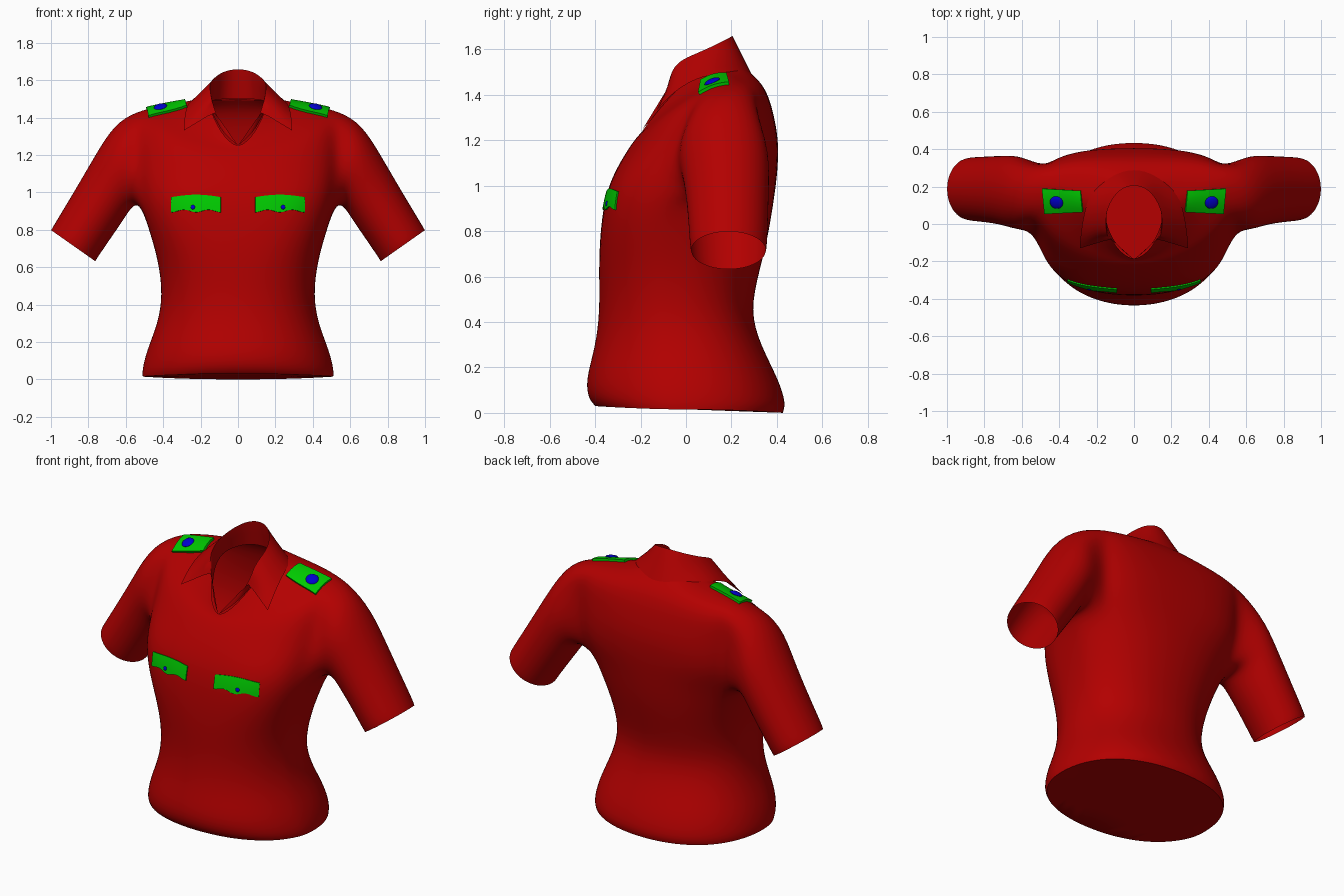
import bpy, bmesh, math
from mathutils import Vector
from mathutils.bvhtree import BVHTree

if "Cube" in bpy.data.objects:
    bpy.data.objects.remove(bpy.data.objects["Cube"])


def material(name, rgb):
    m = bpy.data.materials.new(name)
    m.diffuse_color = (*rgb, 1)
    m.use_nodes = True
    m.node_tree.nodes["Principled BSDF"].inputs["Base Color"].default_value = m.diffuse_color
    return m


RED = material("red_cloth", (0.45, 0, 0))
GREEN = material("green_trim", (0, 0.58, 0))
BLUE = material("blue_button", (0, 0, 0.64))


def finish(name, bm, mat, mods=(), angle=50):
    """Turn a bmesh into an object, apply its modifiers and shade it."""
    bmesh.ops.recalc_face_normals(bm, faces=bm.faces)
    me = bpy.data.meshes.new(name)
    bm.to_mesh(me)
    bm.free()
    ob = bpy.data.objects.new(name, me)
    bpy.context.collection.objects.link(ob)
    me.materials.append(mat)
    bpy.ops.object.select_all(action='DESELECT')
    ob.select_set(True)
    bpy.context.view_layer.objects.active = ob
    for kind, props in mods:
        mod = ob.modifiers.new(kind, kind)
        for key, value in props.items():
            setattr(mod, key, value)
        bpy.ops.object.modifier_apply(modifier=mod.name)
    bpy.ops.object.shade_smooth_by_angle(angle=math.radians(angle))
    return ob


MIRROR = ('MIRROR', {'use_clip': True})
SUBSURF = ('SUBSURF', {'levels': 2, 'boundary_smooth': 'PRESERVE_CORNERS'})

# Torso rings: half width, front y, back y, widest y, z side, z front, z back, front squareness
RINGS = [
    (.512, -.40, .43, .00, .015, .03, .00, 2.2),
    (.515, -.43, .445, .00, .05, .06, .04, 2.2),
    (.492, -.445, .41, .00, .15, .14, .15, 2.2),
    (.430, -.40, .33, -.02, .30, .29, .30, 2.2),
    (.405, -.38, .285, -.03, .45, .45, .45, 2.3),
    (.425, -.385, .325, -.01, .62, .62, .62, 2.5),
    (.470, -.38, .365, .03, .78, .78, .78, 3.0),
    (.520, -.36, .39, .09, .93, .94, .94, 3.3),
    (.535, -.325, .405, .12, 1.06, 1.04, 1.06, 3.1),
    (.545, -.275, .41, .13, 1.18, 1.13, 1.18, 2.6),
    (.55, -.235, .395, .15, 1.31, 1.19, 1.28, 2.3),
    (.545, -.21, .37, .185, 1.435, 1.22, 1.38, 2.0),
    (.42, -.20, .335, .19, 1.464, 1.23, 1.45, 1.9),
    (.28, -.192, .29, .15, 1.485, 1.24, 1.49, 1.8),
    (.165, -.185, .25, .09, 1.51, 1.25, 1.53, 1.8),
]
ANGLES = [-90, -80, -66, -50, -33, -17, -8, 2, 16, 32, 46, 60, 75, 90]
C0, C1, R0, R1 = 5, 9, 7, 11       # armhole columns and rows


def ring_point(ring, deg):
    w, yf, yb, ym, zs, zf, zb, n = ring
    a = math.radians(deg)
    c, s = max(math.cos(a), 0), math.sin(a)
    if s > 0:
        n = 2.8 if w > .53 else 2.2
    x = 0 if abs(deg) == 90 else w * c ** (2 / n)
    y = ym + ((yf - ym) if s < 0 else (yb - ym)) * abs(s) ** (2 / n)
    return x, y, zs + ((zf if s < 0 else zb) - zs) * abs(s) ** (1.6 if s < 0 else 2)


# Shirt body: right half of torso with a hole for the arm, sleeve grown from the hole
bm = bmesh.new()
rows = [[bm.verts.new(ring_point(r, a)) for a in ANGLES] for r in RINGS]
for r in range(len(rows) - 1):
    for c in range(len(ANGLES) - 1):
        if not (C0 <= c < C1 and R0 <= r < R1):
            bm.faces.new((rows[r][c], rows[r][c + 1], rows[r + 1][c + 1], rows[r + 1][c]))
bm.faces.new(rows[0])
hole = ([rows[R0][c] for c in range(C0, C1)] + [rows[r][C1] for r in range(R0, R1)]
        + [rows[R1][c] for c in range(C1, C0, -1)] + [rows[r][C0] for r in range(R1, R0, -1)])
# Sleeve sections: underside (x, z), top side (x, z), centre y, half depth
SLEEVE = [
    ((.558, .935), (.665, 1.37), .165, .205),
    ((.61, .85), (.775, 1.185), .18, .19),
    ((.68, .75), (.885, .995), .185, .18),
    ((.75, .647), (.988, .825), .187, .174),
    ((.76, .63), (1.002, .80), .187, .168),
]
for (x0, z0), (x1, z1), yc, yr in SLEEVE:
    ring = []
    for i in range(16):
        p = math.radians(-90 + (i - 2) * 22.5)
        t = .5 + .5 * math.sin(p)
        ring.append(bm.verts.new((x0 + (x1 - x0) * t, yc + yr * math.cos(p), z0 + (z1 - z0) * t)))
    for i in range(16):
        j = (i + 1) % 16
        bm.faces.new((hole[i], hole[j], ring[j], ring[i]))
    hole = ring
crease = bm.edges.layers.float.new('crease_edge')
for a, b in zip(rows[0], rows[0][1:]):
    bm.edges.get((a, b))[crease] = 1
shirt = finish("shirt_body", bm, RED, [MIRROR, SUBSURF])

# Collar: inner stand, fold line and outer flap with a pointed tip
BASE = [(0, .24, 1.50), (.09, .22, 1.50), (.15, .11, 1.49), (.155, .03, 1.46), (.13, -.05, 1.41), (.085, -.125, 1.32)]
FOLD = [(0, .21, 1.67), (.08, .185, 1.655), (.135, .10, 1.61), (.15, .03, 1.58), (.145, -.06, 1.54), (.125, -.08, 1.43)]
EDGE = [(0, .295, 1.49), (.12, .275, 1.49), (.23, .18, 1.495), (.265, .07, 1.485), (.285, -.05, 1.42), (.29, -.13, 1.33)]
bm = bmesh.new()
base, fold, edge = [[bm.verts.new(p) for p in line] for line in (BASE, FOLD, EDGE)]
for a, b in ((base, fold), (fold, edge)):
    for i in range(5):
        bm.faces.new((a[i], a[i + 1], b[i + 1], b[i]))
bm.faces.new((base[5], fold[5], bm.verts.new((0, -.19, 1.25))))
crease = bm.edges.layers.float.new('crease_edge')
for a, b in zip(fold, fold[1:]):
    bm.edges.get((a, b))[crease] = .7
finish("collar", bm, RED, [MIRROR, SUBSURF])

# Surface lookup so trim follows the cloth
tree = BVHTree.FromObject(shirt, bpy.context.evaluated_depsgraph_get())


def on_cloth(x, v, top, lift):
    """Point lifted off the cloth, found from above (v = y) or from the front (v = z)."""
    start, way = (Vector((x, v, 3)), Vector((0, 0, -1))) if top else (Vector((x, -3, v)), Vector((0, 1, 0)))
    hit, normal = tree.ray_cast(start, way)[:2]
    if normal.dot(way) > 0:
        normal = -normal
    return hit + normal * lift, normal


def patch(name, outline, top, lift, nu=16, nv=6):
    """Raised cloth plate; outline(u, v) gives the plan position, sides go down into the shirt."""
    bm = bmesh.new()
    layers = []
    for h in (lift, -.003):
        layers.append([[bm.verts.new(on_cloth(*outline(i / nu, j / nv), top, h)[0])
                        for j in range(nv + 1)] for i in range(nu + 1)])
    g, low = layers
    for i in range(nu):
        for j in range(nv):
            bm.faces.new((g[i][j], g[i + 1][j], g[i + 1][j + 1], g[i][j + 1]))
    rim = [(i, 0) for i in range(nu)] + [(nu, j) for j in range(nv)]
    rim += [(nu - i, nv) for i in range(nu)] + [(0, nv - j) for j in range(nv)]
    for (a, b), (c, d) in zip(rim, rim[1:] + rim[:1]):
        bm.faces.new((g[a][b], g[c][d], low[c][d], low[a][b]))
    loose = [v for v in bm.verts if not v.link_faces]
    bmesh.ops.delete(bm, geom=loose, context='VERTS')
    finish(name, bm, GREEN, angle=40)


def button(name, x, v, top, lift, radius, height):
    pos, normal = on_cloth(x, v, top, lift)
    bm = bmesh.new()
    bmesh.ops.create_uvsphere(bm, u_segments=16, v_segments=8, radius=1)
    bmesh.ops.scale(bm, vec=(radius, radius, height), verts=bm.verts)
    ob = finish(name, bm, BLUE)
    ob.rotation_mode = 'QUATERNION'
    ob.rotation_quaternion = normal.to_track_quat('Z', 'Y')
    ob.location = pos


for s, side in ((1, "left"), (-1, "right")):
    # Shoulder straps with a large button
    patch("shoulder_strap_" + side,
          lambda u, v: (s * (.272 + .205 * u + .012 * v), (.07 - .01 * u) + (.108 + .022 * u) * v), True, .014, 10, 6)
    button("strap_button_" + side, s * .412, .12, True, .014, .036, .012)
    # Chest pocket flaps with a scalloped lower edge and a small button
    patch("pocket_flap_" + side,
          lambda u, v: (s * (.092 + .262 * u),
                        (.893 + .014 * math.sin(2 * math.pi * u) ** 2) * (1 - v)
                        + (.973 + .013 * math.sin(math.pi * u)) * v), False, .007)
    button("flap_button_" + side, s * .24, .92, False, .007, .012, .005)
